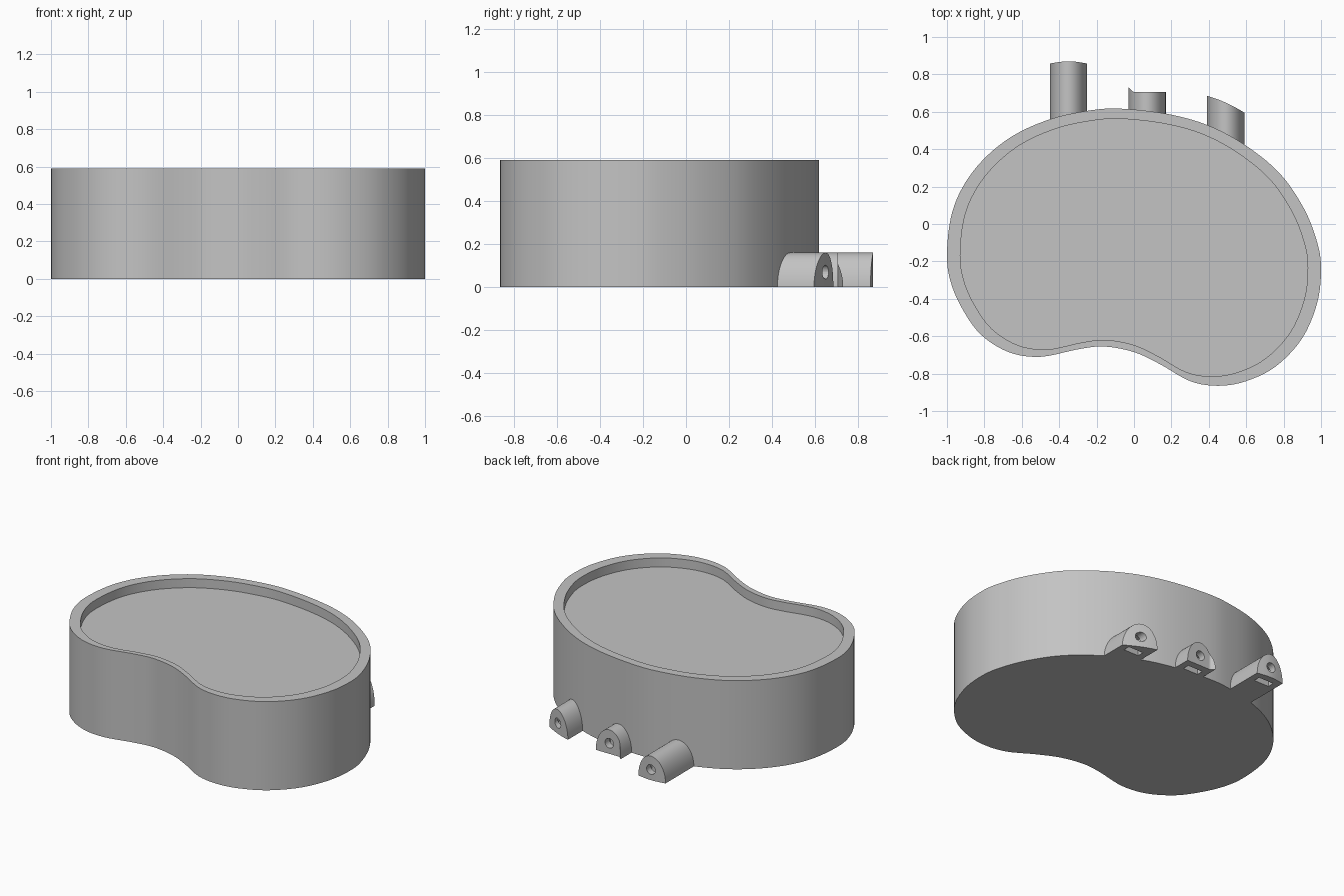
import bpy
import bmesh
import math
from mathutils import Vector

if "Cube" in bpy.data.objects:
    bpy.data.objects.remove(bpy.data.objects["Cube"], do_unlink=True)

grey = bpy.data.materials.new("light grey")
grey.use_nodes = True
grey.diffuse_color = (0.55, 0.55, 0.55, 1)
grey.node_tree.nodes["Principled BSDF"].inputs["Base Color"].default_value = grey.diffuse_color

HEIGHT, FLOOR = 0.59, 0.53
PEG_HALF, PEG_HEIGHT, HOLE_Z = 0.1, 0.16, 0.07


def finish(bm, name):
    """Turn a bmesh into a grey object with consistent normals."""
    bmesh.ops.recalc_face_normals(bm, faces=bm.faces)
    mesh = bpy.data.meshes.new(name)
    bm.to_mesh(mesh)
    bm.free()
    mesh.materials.append(grey)
    obj = bpy.data.objects.new(name, mesh)
    bpy.context.collection.objects.link(obj)
    return obj


def smooth(obj, degrees):
    bpy.ops.object.select_all(action="DESELECT")
    obj.select_set(True)
    bpy.context.view_layer.objects.active = obj
    bpy.ops.object.shade_smooth_by_angle(angle=math.radians(degrees))


def closed_spline(points, steps):
    """Smooth closed curve through the control points."""
    pts = [Vector(p) for p in points]
    n = len(pts)
    curve = []
    for i in range(n):
        a, b, c, d = (pts[(i + k - 1) % n] for k in range(4))
        for s in range(steps):
            t = s / steps
            curve.append(b + (c - a) * t / 2
                         + (a - b * 2.5 + c * 2 - d / 2) * t * t
                         + ((b - c) * 3 + d - a) * t ** 3 / 2)
    return curve


# Kidney outline, clockwise from the left end
OUTLINE = [
    (-1, -.17), (-.98, .03), (-.92, .19), (-.81, .34), (-.65, .47),
    (-.45, .56), (-.25, .605), (-.08, .617), (.17, .59), (.39, .53),
    (.59, .425), (.78, .27), (.91, .08), (.98, -.1), (1, -.24),
    (.98, -.42), (.9, -.61), (.76, -.76), (.6, -.84), (.45, -.865),
    (.3, -.84), (.14, -.75), (0, -.685), (-.16, -.655), (-.3, -.67),
    (-.5, -.71), (-.67, -.685), (-.82, -.59), (-.92, -.45), (-.98, -.31),
]
outer = closed_spline(OUTLINE, 5)
inner = [p * 0.929 + Vector((0, -0.011)) for p in outer]


# Dish: solid body with a shallow recess inside the rim
def build_dish():
    bm = bmesh.new()
    levels = [(outer, 0), (outer, HEIGHT), (inner, HEIGHT), (inner, FLOOR)]
    rings = [[bm.verts.new((p.x, p.y, z)) for p in ring] for ring, z in levels]
    n = len(outer)
    for low, high in zip(rings, rings[1:]):
        for i in range(n):
            j = (i + 1) % n
            bm.faces.new((low[i], low[j], high[j], high[i]))
    bm.faces.new(rings[0])
    bm.faces.new(rings[-1])
    return finish(bm, "kidney_dish")


smooth(build_dish(), 30)


def cut(obj, cutter):
    cutter.hide_render = True
    cutter.hide_viewport = True
    mod = obj.modifiers.new("cut", "BOOLEAN")
    mod.operation = "DIFFERENCE"
    mod.solver = "EXACT"
    mod.object = cutter


# Arched pegs: vertical columns across the width, each with its own end
def build_peg(name, centre, start, end_at, columns=32):
    bm = bmesh.new()
    rows = []
    for i in range(columns + 1):
        x = -PEG_HALF * math.cos(math.pi * i / columns)
        z = PEG_HEIGHT * math.sqrt(max(0, 1 - (x / PEG_HALF) ** 2))
        z = max(z, 0.001)
        corners = [(start, 0), (start, z), (end_at(x), z), (end_at(x), 0)]
        rows.append([bm.verts.new((centre + x, y, h)) for y, h in corners])
    for a, b in zip(rows, rows[1:]):
        for k in range(4):
            m = (k + 1) % 4
            bm.faces.new((a[k], a[m], b[m], b[k]))
    bm.faces.new(rows[0])
    bm.faces.new(rows[-1])
    peg = finish(bm, name)

    # Screw hole into the end
    tip = end_at(0)
    bm = bmesh.new()
    bmesh.ops.create_cone(bm, cap_ends=True, segments=24, radius1=0.032,
                          radius2=0.032, depth=0.24)
    bmesh.ops.rotate(bm, verts=bm.verts, cent=(0, 0, 0),
                     matrix=Vector((0, 1, 0)).to_track_quat("Z", "Y").to_matrix())
    bmesh.ops.translate(bm, verts=bm.verts, vec=(centre, tip, HOLE_Z))
    cut(peg, finish(bm, name + "_hole_cutter"))

    # Nut slot opening underneath
    bm = bmesh.new()
    bmesh.ops.create_cube(bm, size=1)
    bmesh.ops.scale(bm, verts=bm.verts, vec=(0.11, 0.045, 0.22))
    bmesh.ops.translate(bm, verts=bm.verts, vec=(centre, tip - 0.07, 0))
    cut(peg, finish(bm, name + "_slot_cutter"))
    smooth(peg, 25)


# Each end follows its own trimmed shape
def wavy_end(x):
    return 0.862 + 0.008 * math.cos(math.pi * x / PEG_HALF / 1.5)


def flat_end(x):
    return 0.706 + max(0, -x - 0.075)


def slanted_end(x):
    return 0.649 - 0.45 * x - 0.9 * x * x


build_peg("right_peg", -0.35, 0.4, wavy_end)
build_peg("middle_peg", 0.07, 0.45, flat_end)
build_peg("left_peg", 0.49, 0.32, slanted_end)
